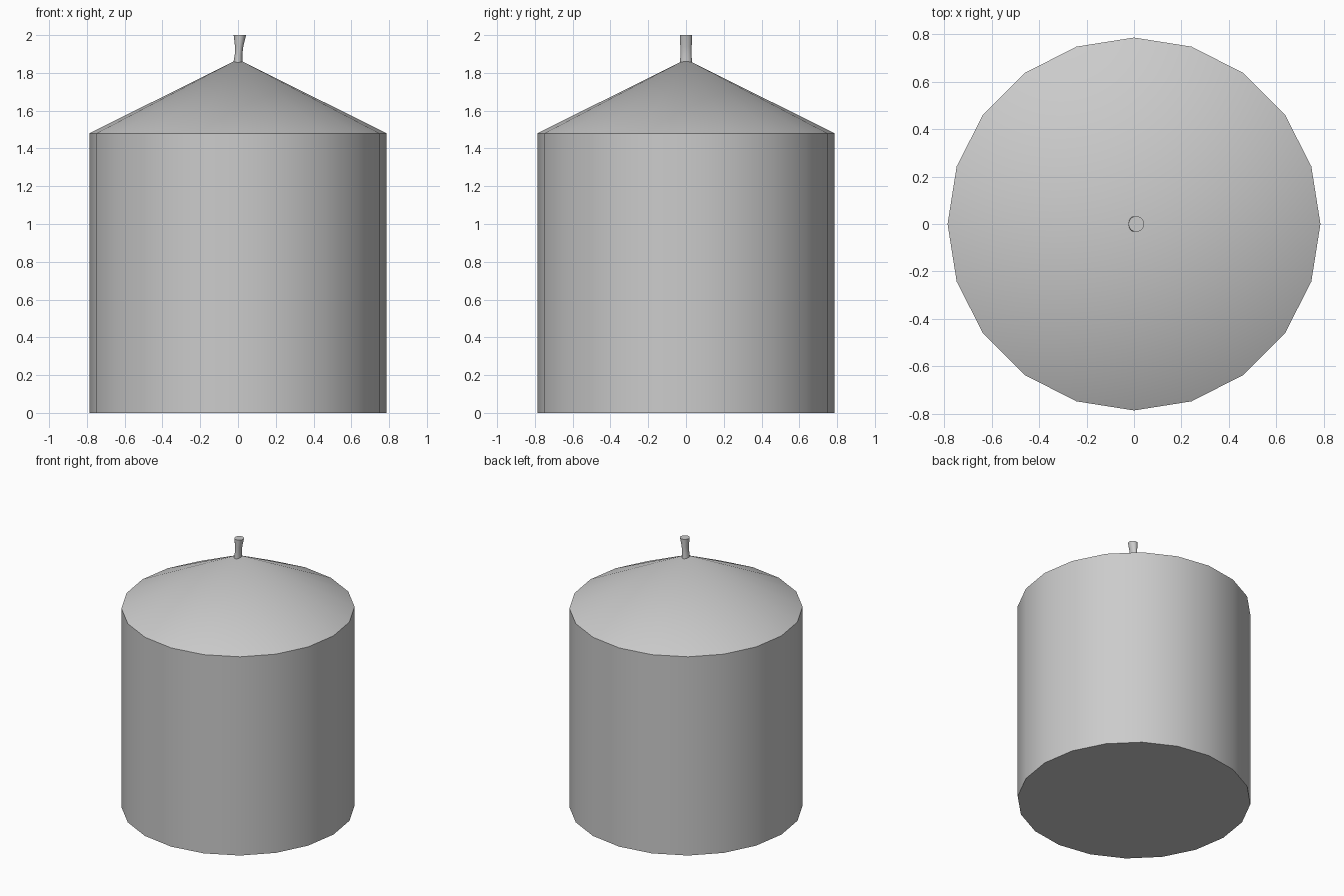
import bpy
import bmesh
from math import cos, sin, pi, radians

old = bpy.data.objects.get("Cube")
if old:
    bpy.data.objects.remove(old, do_unlink=True)

grey = bpy.data.materials.new("plain_grey")
grey.use_nodes = True
colour = (0.6, 0.6, 0.6, 1)
grey.diffuse_color = colour
grey.node_tree.nodes["Principled BSDF"].inputs["Base Color"].default_value = colour


def loft(name, sections, sides):
    """Skin elliptical sections (centre x, radius x, radius y, z) and cap both ends."""
    bm = bmesh.new()
    rings = []
    for cx, rx, ry, z in sections:
        if rx == 0:
            rings.append([bm.verts.new((cx, 0, z))])
        else:
            angles = [2 * pi * i / sides for i in range(sides)]
            rings.append([bm.verts.new((cx + rx * cos(a), ry * sin(a), z)) for a in angles])
    for low, high in zip(rings, rings[1:]):
        for i in range(sides):
            j = (i + 1) % sides
            if len(high) == 1:
                bm.faces.new((low[i], low[j], high[0]))
            else:
                bm.faces.new((low[i], low[j], high[j], high[i]))
    bm.faces.new(rings[0][::-1])
    if len(rings[-1]) > 1:
        bm.faces.new(rings[-1])
    mesh = bpy.data.meshes.new(name)
    bm.to_mesh(mesh)
    bm.free()
    mesh.materials.append(grey)
    obj = bpy.data.objects.new(name, mesh)
    bpy.context.collection.objects.link(obj)
    bpy.ops.object.select_all(action="DESELECT")
    obj.select_set(True)
    bpy.context.view_layer.objects.active = obj
    bpy.ops.object.shade_smooth_by_angle(angle=radians(25))
    return obj


# Drum wall with its conical lid
R = 0.787
loft("drum", [(0, R, R, 0), (0, R, R, 1.48), (0, 0, 0, 1.872)], 20)

# Small stem, pinched at the middle and flared to a round top
loft("stem", [(0, 0.024, 0.032, 1.855), (0.003, 0.02, 0.029, 1.9),
              (0.006, 0.022, 0.03, 1.94), (0.01, 0.033, 0.033, 2.0)], 20)
